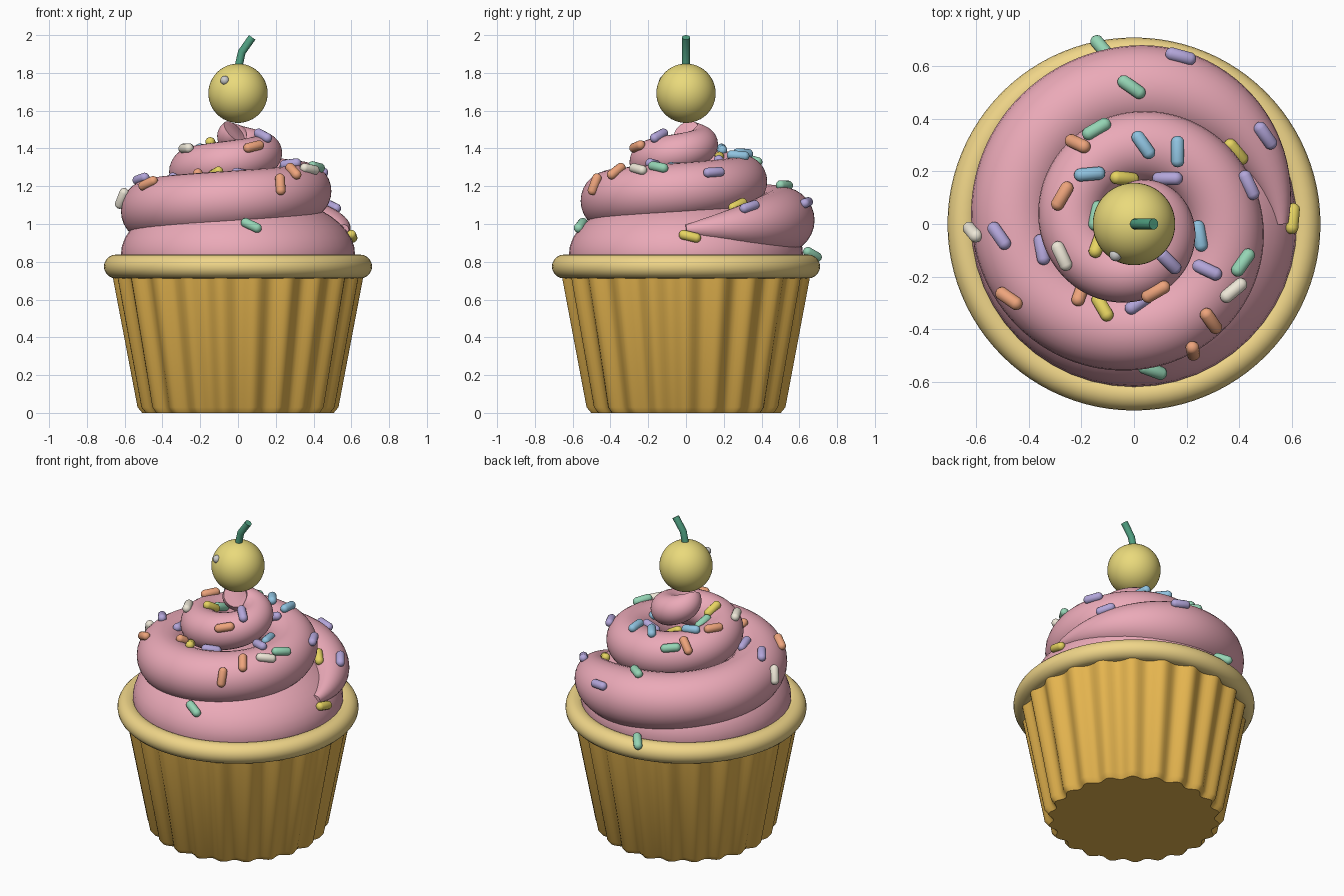
import bpy, bmesh, math
from mathutils import Vector, Matrix

if "Cube" in bpy.data.objects:
    bpy.data.objects.remove(bpy.data.objects["Cube"])


def material(name, rgb):
    m = bpy.data.materials.new(name)
    m.diffuse_color = (*rgb, 1)
    m.use_nodes = True
    m.node_tree.nodes["Principled BSDF"].inputs["Base Color"].default_value = m.diffuse_color
    return m


def finish(bm, name, mat, angle=40):
    bmesh.ops.recalc_face_normals(bm, faces=bm.faces)
    mesh = bpy.data.meshes.new(name)
    bm.to_mesh(mesh)
    bm.free()
    ob = bpy.data.objects.new(name, mesh)
    bpy.context.collection.objects.link(ob)
    mesh.materials.append(mat)
    bpy.ops.object.select_all(action='DESELECT')
    ob.select_set(True)
    bpy.context.view_layer.objects.active = ob
    bpy.ops.object.shade_smooth_by_angle(angle=math.radians(angle))
    return ob


def skin(rings, closed=False):
    """Bridge equal rings of points; cap both ends unless the loop is closed."""
    bm = bmesh.new()
    vs = [[bm.verts.new(p) for p in ring] for ring in rings]
    n = len(vs[0])
    pairs = list(zip(vs, vs[1:])) + ([(vs[-1], vs[0])] if closed else [])
    for a, b in pairs:
        for i in range(n):
            j = (i + 1) % n
            bm.faces.new((a[i], a[j], b[j], b[i]))
    if not closed:
        bm.faces.new(vs[0])
        bm.faces.new(vs[-1])
    return bm


def tube(path, radii, sides, ref=None):
    """Sweep a circle along a path."""
    rings = []
    for i, p in enumerate(path):
        t = (path[min(i + 1, len(path) - 1)] - path[max(i - 1, 0)]).normalized()
        side = t.cross(ref or Vector((0, 0, 1))).normalized()
        up = side.cross(t)
        rings.append([p + radii[i] * (side * math.cos(a) + up * math.sin(a))
                      for a in (2 * math.pi * k / sides for k in range(sides))])
    return skin(rings)


def ball(name, mat, loc, scale, seg=48, rings=24):
    bm = bmesh.new()
    bmesh.ops.create_uvsphere(bm, u_segments=seg, v_segments=rings, radius=1)
    bmesh.ops.scale(bm, vec=scale, verts=bm.verts)
    bmesh.ops.translate(bm, vec=loc, verts=bm.verts)
    return finish(bm, name, mat)


pink = material("frosting_pink", (0.83, 0.40, 0.48))

# Fluted paper cup
FLUTES, N = 22, 22 * 10
cup = []
for r, z in [(0.49, 0), (0.515, 0.03), (0.65, 0.74)]:
    cup.append([])
    for k in range(N):
        a = 2 * math.pi * k / N
        q = r + 0.017 * math.cos(FLUTES * a)
        cup[-1].append((q * math.cos(a), q * math.sin(a), z))
finish(skin(cup), "cup", material("cup_gold", (0.80, 0.47, 0.08)), 35)

# Rounded cake rim
rim = []
for k in range(96):
    a = 2 * math.pi * k / 96
    rim.append([])
    for j in range(20):
        b = 2 * math.pi * j / 20
        q = 0.647 + 0.063 * math.cos(b)
        rim[-1].append((q * math.cos(a), q * math.sin(a), 0.775 + 0.063 * math.sin(b)))
finish(skin(rim, True), "rim", material("cake_cream", (0.87, 0.67, 0.25)))

# Frosting base and tapering swirl
ball("frosting_base", pink, (0, 0, 0.84), (0.62, 0.62, 0.33))
STEPS, END = 250, math.radians(900)
path, radii = [], []
for i in range(STEPS + 1):
    s = i / STEPS
    a = s * END
    r = 0.56 - 0.54 * s
    path.append(Vector((r * math.cos(a), r * math.sin(a), 0.97 + 0.52 * s)))
    taper = 0.15 + 0.85 * math.sin(a) if a < math.pi / 2 else 1
    radii.append((0.178 - 0.108 * s ** 1.4) * taper)
finish(tube(path, radii, 28), "frosting_swirl", pink, 50)

# Sprinkles: colour, then x, y and heading seen from the top
SPRINKLES = {
    "green": ((0.30, 0.66, 0.46), [(-.12, .665, 130), (-.01, .52, -35), (-.14, .355, 30),
              (.41, -.145, 55), (.07, -.55, -20), (-.15, .03, 80)]),
    "purple": ((0.45, 0.38, 0.70), [(.175, .63, -15), (.495, .335, -55), (.43, .145, -65),
               (.13, .18, 0), (.28, -.175, -25), (-.51, -.045, -55), (-.355, -.1, -80),
               (.13, -.14, -45), (.02, -.305, 35)]),
    "blue": ((0.28, 0.55, 0.75), [(.035, .3, -55), (.165, .275, 90), (-.17, .19, 5),
             (.255, -.045, -80)]),
    "orange": ((0.85, 0.37, 0.20), [(-.21, .3, -25), (-.27, .105, 60), (.08, -.25, 30),
               (-.205, -.265, 70), (-.47, -.28, -35), (.29, -.365, -55), (.22, -.475, -80)]),
    "yellow": ((0.80, 0.66, 0.12), [(-.04, .18, -5), (.39, .28, -50), (.595, .02, 85),
               (-.14, -.08, 70), (-.12, -.32, -60)]),
    "white": ((0.85, 0.80, 0.68), [(-.605, -.03, -50), (-.27, -.12, -65), (.375, -.25, 40)]),
}
bpy.context.view_layer.update()
deps = bpy.context.evaluated_depsgraph_get()
spots = []
for colour, (rgb, places) in SPRINKLES.items():
    for x, y, h in places:
        hit, p, n, *_ = bpy.context.scene.ray_cast(deps, Vector((x, y, 3)), Vector((0, 0, -1)))
        if hit:
            spots.append((colour, p.copy(), n.copy(), math.radians(h)))
mats = {c: material("sprinkle_" + c, v[0]) for c, v in SPRINKLES.items()}
for i, (colour, p, n, h) in enumerate(spots):
    d = Vector((math.cos(h), math.sin(h), 0))
    d.z = -n.dot(d) / max(n.z, 0.15)
    d.normalize()
    bm = bmesh.new()
    bmesh.ops.create_uvsphere(bm, u_segments=14, v_segments=9, radius=0.026)
    for v in bm.verts:
        v.co.z += math.copysign(0.034, v.co.z)
    rot = d.to_track_quat('Z', 'Y').to_matrix().to_4x4()
    bm.transform(Matrix.Translation(p + n * 0.01) @ rot)
    finish(bm, f"sprinkle_{i:02d}", mats[colour], 50)

# Cherry, its highlight and bent stem
ball("cherry", material("cherry_yellow", (0.82, 0.70, 0.20)), (0, 0, 1.692), (0.157,) * 3)
ball("cherry_highlight", material("white", (0.95, 0.95, 0.95)),
     (-0.07, -0.118, 1.76), (0.024,) * 3, 16, 10)
stem = [Vector(p) for p in [(0, 0, 1.82), (0.02, 0, 1.91), (0.075, 0, 1.988)]]
finish(tube(stem, [0.021] * 3, 14, Vector((0, 1, 0))), "stem",
       material("stem_green", (0.08, 0.35, 0.22)), 30)
